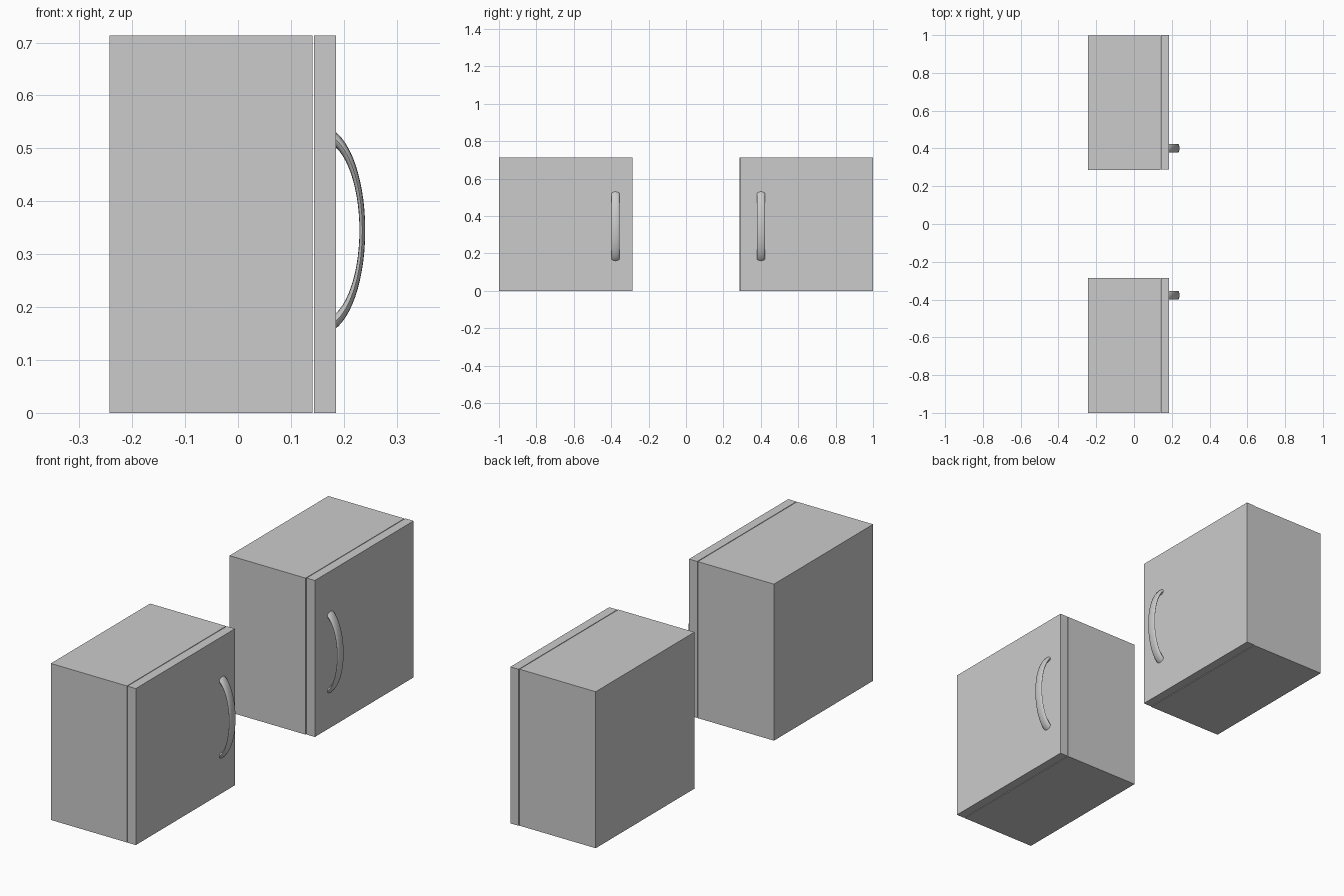
import bpy, bmesh, math

if "Cube" in bpy.data.objects:
    bpy.data.objects.remove(bpy.data.objects["Cube"])

HEIGHT = 0.713


def box(name, x0, x1, y0, y1):
    bm = bmesh.new()
    bmesh.ops.create_cube(bm, size=1)
    for v in bm.verts:
        v.co.x = x0 if v.co.x < 0 else x1
        v.co.y = y0 if v.co.y < 0 else y1
        v.co.z = 0 if v.co.z < 0 else HEIGHT
    return finish(bm, name)


def finish(bm, name):
    bmesh.ops.recalc_face_normals(bm, faces=bm.faces)
    mesh = bpy.data.meshes.new(name)
    bm.to_mesh(mesh)
    bm.free()
    obj = bpy.data.objects.new(name, mesh)
    bpy.context.collection.objects.link(obj)
    return obj


def handle(name, y, steps=28, sides=12):
    # flattened torus arc whose ends sink into the door
    bm = bmesh.new()
    rings = []
    for i in range(steps + 1):
        a = math.radians(-80 + 160 * i / steps)
        ring = []
        for j in range(sides):
            t = 2 * math.pi * j / sides
            c = math.cos(t)
            ring.append(bm.verts.new((
                0.16 + (0.075 + 0.0055 * c) * math.cos(a),
                y + 0.0225 * math.sin(t),
                0.345 + (0.1815 + 0.0135 * c) * math.sin(a))))
        rings.append(ring)
    for r, s in zip(rings, rings[1:]):
        for j in range(sides):
            k = (j + 1) % sides
            bm.faces.new((r[j], r[k], s[k], s[j]))
    bm.faces.new(rings[0])
    bm.faces.new(rings[-1])
    obj = finish(bm, name)
    bpy.context.view_layer.objects.active = obj
    obj.select_set(True)
    bpy.ops.object.shade_smooth_by_angle(angle=math.radians(40))
    obj.select_set(False)


# side, carcass y range, door y range, handle y
cabinets = [
    ("front", (-1.0, -0.286), (-1.0, -0.286), -0.377),
    ("back", (0.286, 0.997), (0.289, 1.0), 0.401),
]
for side, body, door, hy in cabinets:
    box(side + "_cabinet_body", -0.243, 0.1405, *body)
    box(side + "_cabinet_door", 0.1435, 0.185, *door)
    handle(side + "_door_handle", hy)
